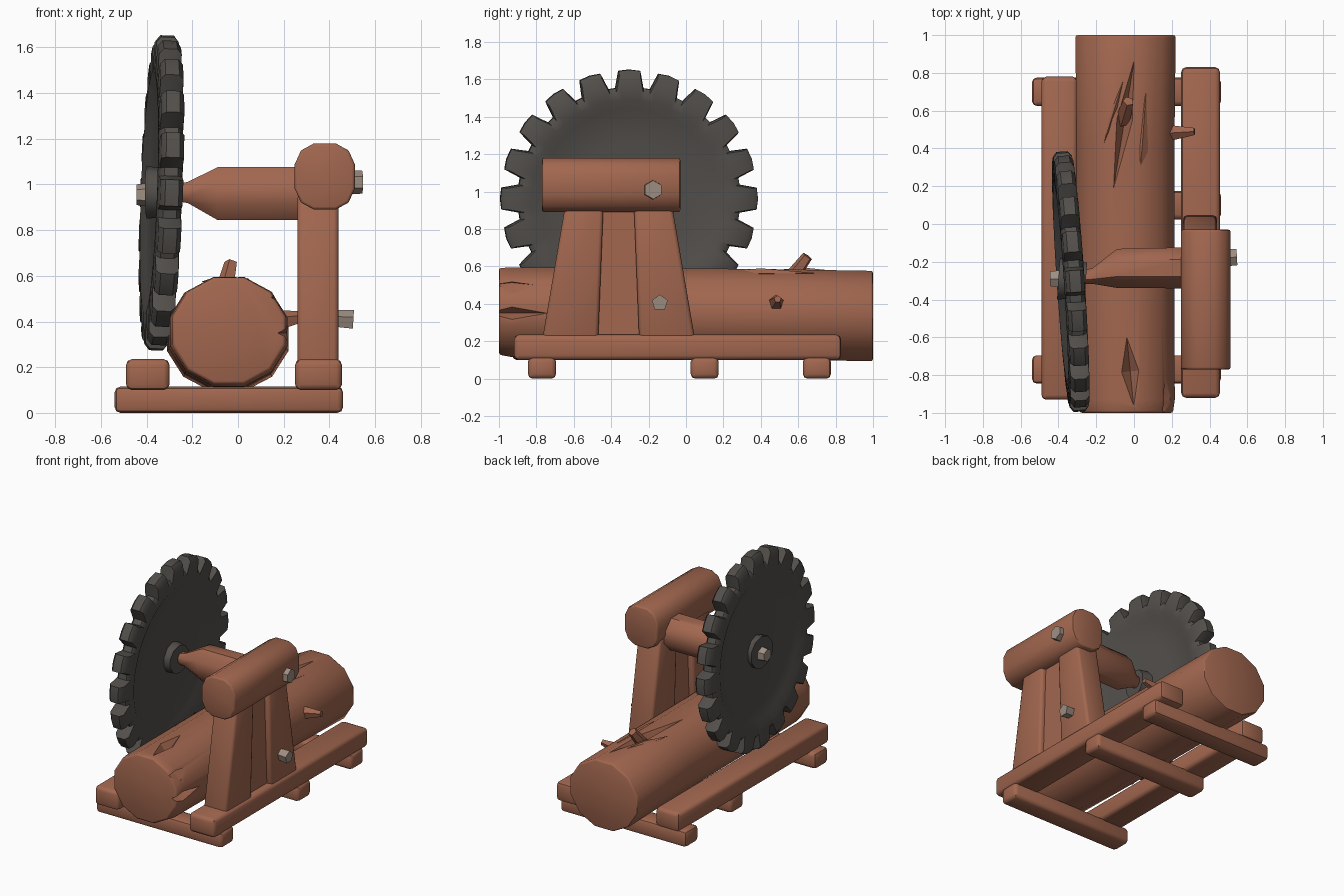
import bpy, bmesh, math
from mathutils import Vector, Matrix, Euler

if "Cube" in bpy.data.objects:
    bpy.data.objects.remove(bpy.data.objects["Cube"])


def material(name, rgb):
    m = bpy.data.materials.new(name)
    m.diffuse_color = (*rgb, 1)
    m.use_nodes = True
    m.node_tree.nodes["Principled BSDF"].inputs["Base Color"].default_value = m.diffuse_color
    return m


WOOD = material("red_brown_wood", (0.36, 0.135, 0.078))
IRON = material("dark_iron", (0.085, 0.078, 0.070))
BOLT = material("pale_bolt_metal", (0.34, 0.27, 0.22))


def finish(bm, name, mat, bevel=0, angle=45):
    bmesh.ops.recalc_face_normals(bm, faces=bm.faces)
    me = bpy.data.meshes.new(name)
    bm.to_mesh(me)
    bm.free()
    ob = bpy.data.objects.new(name, me)
    bpy.context.collection.objects.link(ob)
    me.materials.append(mat)
    bpy.ops.object.select_all(action='DESELECT')
    bpy.context.view_layer.objects.active = ob
    ob.select_set(True)
    if bevel:
        b = ob.modifiers.new("bevel", 'BEVEL')
        b.width, b.segments, b.limit_method, b.angle_limit = bevel, 2, 'ANGLE', 0.7
        bpy.ops.object.modifier_apply(modifier="bevel")
    bpy.ops.object.shade_smooth_by_angle(angle=math.radians(angle))
    return ob


def skin(bm, rings):
    """Bridge equal-length rings of points and cap both ends."""
    vs = [[bm.verts.new(p) for p in r] for r in rings]
    n = len(vs[0])
    for a, b in zip(vs, vs[1:]):
        for i in range(n):
            bm.faces.new((a[i], a[(i + 1) % n], b[(i + 1) % n], b[i]))
    bm.faces.new(vs[0])
    bm.faces.new(vs[-1])


def loft(name, axis, sections, sides, mat, power=1.0, bevel=0):
    """Sections: (position on axis, centre 1, centre 2, radius 1, radius 2)."""
    bm, rings = bmesh.new(), []
    for pos, c1, c2, r1, r2 in sections:
        ring = []
        for i in range(sides):
            t = 2 * math.pi * (i + 0.5) / sides
            c, s = math.cos(t), math.sin(t)
            u = c1 + r1 * math.copysign(abs(c) ** power, c)
            v = c2 + r2 * math.copysign(abs(s) ** power, s)
            ring.append({'X': (pos, u, v), 'Y': (u, pos, v), 'Z': (u, v, pos)}[axis])
        rings.append(ring)
    skin(bm, rings)
    return finish(bm, name, mat, bevel)


def slab(name, x0, x1, bottom, top, z0, z1, mat=WOOD, bevel=0.025):
    """Box whose y span may differ between bottom and top."""
    bm = bmesh.new()
    skin(bm, [[(x0, y[0], z), (x1, y[0], z), (x1, y[1], z), (x0, y[1], z)]
              for y, z in ((bottom, z0), (top, z1))])
    return finish(bm, name, mat, bevel)


def diamond(name, loc, size, rot, mat=WOOD):
    bm = bmesh.new()
    bmesh.ops.create_uvsphere(bm, u_segments=4, v_segments=2, radius=1)
    bm.transform(Matrix.LocRotScale(Vector(loc), Euler(rot), Vector(size)))
    return finish(bm, name, mat, 0, 20)


def stub(name, a, b, r0, r1, mat, sides=5):
    """Short tapered peg from a to b."""
    a, b = Vector(a), Vector(b)
    bm = bmesh.new()
    bmesh.ops.create_cone(bm, cap_ends=True, segments=sides, radius1=r0, radius2=r1,
                          depth=(b - a).length)
    q = (b - a).to_track_quat('Z', 'Y')
    bm.transform(Matrix.Translation((a + b) / 2) @ q.to_matrix().to_4x4())
    return finish(bm, name, mat)


# Sledge base: three cross beams and two long rails
for i, (y, x0) in enumerate(((-0.77, -0.54), (0.10, -0.48), (0.70, -0.54))):
    slab(f"cross_beam_{i + 1}", x0, 0.46, (y - 0.075, y + 0.075), (y - 0.075, y + 0.075), 0, 0.115)
slab("left_rail", -0.49, -0.30, (-0.93, 0.78), (-0.93, 0.78), 0.10, 0.235)
slab("right_rail", 0.25, 0.455, (-0.92, 0.83), (-0.92, 0.83), 0.10, 0.235)

# Log lying along y
log = loft("log", 'Y', [(-1.0, -0.04, 0.36, 0.255, 0.24),
                        (-0.93, -0.04, 0.355, 0.265, 0.248),
                        (-0.3, -0.045, 0.35, 0.268, 0.25),
                        (0.4, -0.045, 0.345, 0.268, 0.25),
                        (1.0, -0.045, 0.335, 0.275, 0.25)], 12, WOOD, bevel=0.012)

# Splits carved into the log
splits = [((-0.05, 0.55, 0.60), (0.05, 0.42, 0.09), (0, 0, -0.16)),
          ((-0.02, -0.78, 0.60), (0.05, 0.20, 0.07), (0, 0, 0.1)),
          ((0.20, -0.93, 0.49), (0.08, 0.22, 0.035), (0, 0.3, 0)),
          ((0.22, -0.93, 0.35), (0.07, 0.20, 0.035), (0, 0, 0))]
for loc, size, rot in splits:
    cut = diamond("split_cutter", loc, size, rot)
    cut.hide_render = True
    mod = log.modifiers.new("split", 'BOOLEAN')
    mod.operation, mod.object, mod.solver = 'DIFFERENCE', cut, 'EXACT'
    bpy.context.view_layer.objects.active = log
    bpy.ops.object.modifier_apply(modifier="split")
    bpy.data.objects.remove(cut)
log.select_set(True)
bpy.ops.object.shade_smooth_by_angle(angle=math.radians(45))

# Broken twigs and splinters on the log
stub("top_twig", (-0.06, 0.55, 0.52), (-0.03, 0.65, 0.655), 0.045, 0.03, WOOD)
stub("side_twig", (0.16, 0.48, 0.40), (0.32, 0.49, 0.425), 0.05, 0.02, WOOD)
diamond("long_splinter", (0.04, 0.40, 0.565), (0.035, 0.30, 0.025), (0, 0.1, -0.08))
diamond("short_splinter", (-0.10, 0.62, 0.575), (0.02, 0.20, 0.02), (0, 0, -0.3))

# Frame: two leaning legs with a recessed panel, and a thick head beam
slab("front_leg", 0.26, 0.44, (-0.77, -0.47), (-0.64, -0.44), 0.20, 0.96, bevel=0.02)
slab("rear_leg", 0.26, 0.44, (-0.25, 0.05), (-0.28, -0.08), 0.20, 0.96, bevel=0.02)
slab("frame_panel", 0.30, 0.405, (-0.70, 0.0), (-0.60, -0.12), 0.20, 0.96, bevel=0)
loft("head_beam", 'Y', [(-0.77, 0.38, 1.035, 0.135, 0.148),
                        (-0.03, 0.38, 1.035, 0.135, 0.148)], 12, WOOD, 0.75, 0.012)

# Arm carrying the blade, whittled to a point
loft("blade_arm", 'X', [(0.30, -0.232, 0.96, 0.118, 0.125),
                        (-0.09, -0.235, 0.96, 0.112, 0.125),
                        (-0.22, -0.275, 0.965, 0.045, 0.05),
                        (-0.30, -0.285, 0.965, 0.035, 0.035)], 8, WOOD)

# Toothed round blade with a thick rim and dished faces
TEETH = 20
outline = []
for k in range(TEETH):
    for off, r in ((-0.27, 0.685), (0.0, 0.69), (0.27, 0.685), (0.40, 0.595), (0.60, 0.595)):
        outline.append(((k + off) * 2 * math.pi / TEETH, r))
rings = []
profile = [(-0.018, 0.10, 0), (-0.022, 0.30, 0), (-0.03, 0.48, 0), (-0.055, 0.53, 0),
           (-0.05, -0.025, 1), (-0.03, 0, 1), (0.03, 0, 1), (0.05, -0.025, 1),
           (0.055, 0.53, 0), (0.03, 0.48, 0), (0.022, 0.30, 0), (0.018, 0.10, 0)]
for x, r, toothed in profile:
    ring = []
    for a, ro in outline:
        rr = ro + r if toothed else r
        ring.append((x, rr * math.sin(a), rr * math.cos(a)))
    rings.append(ring)
bm = bmesh.new()
skin(bm, rings)
blade = finish(bm, "round_blade", IRON, 0, 40)
blade.location = (-0.335, -0.305, 0.963)
blade.rotation_euler = (0, 0.036, 0.067)

# Blade hub
stub("blade_hub", (-0.255, -0.30, 0.965), (-0.40, -0.29, 0.965), 0.10, 0.115, IRON, 10)

# Bolts
stub("hub_bolt", (-0.37, -0.29, 0.955), (-0.445, -0.29, 0.955), 0.055, 0.045, BOLT, 6)
stub("head_bolt", (0.45, -0.18, 1.01), (0.545, -0.175, 1.01), 0.055, 0.05, BOLT, 6)
stub("leg_bolt", (0.42, -0.14, 0.41), (0.505, -0.14, 0.405), 0.04, 0.045, BOLT, 5)
